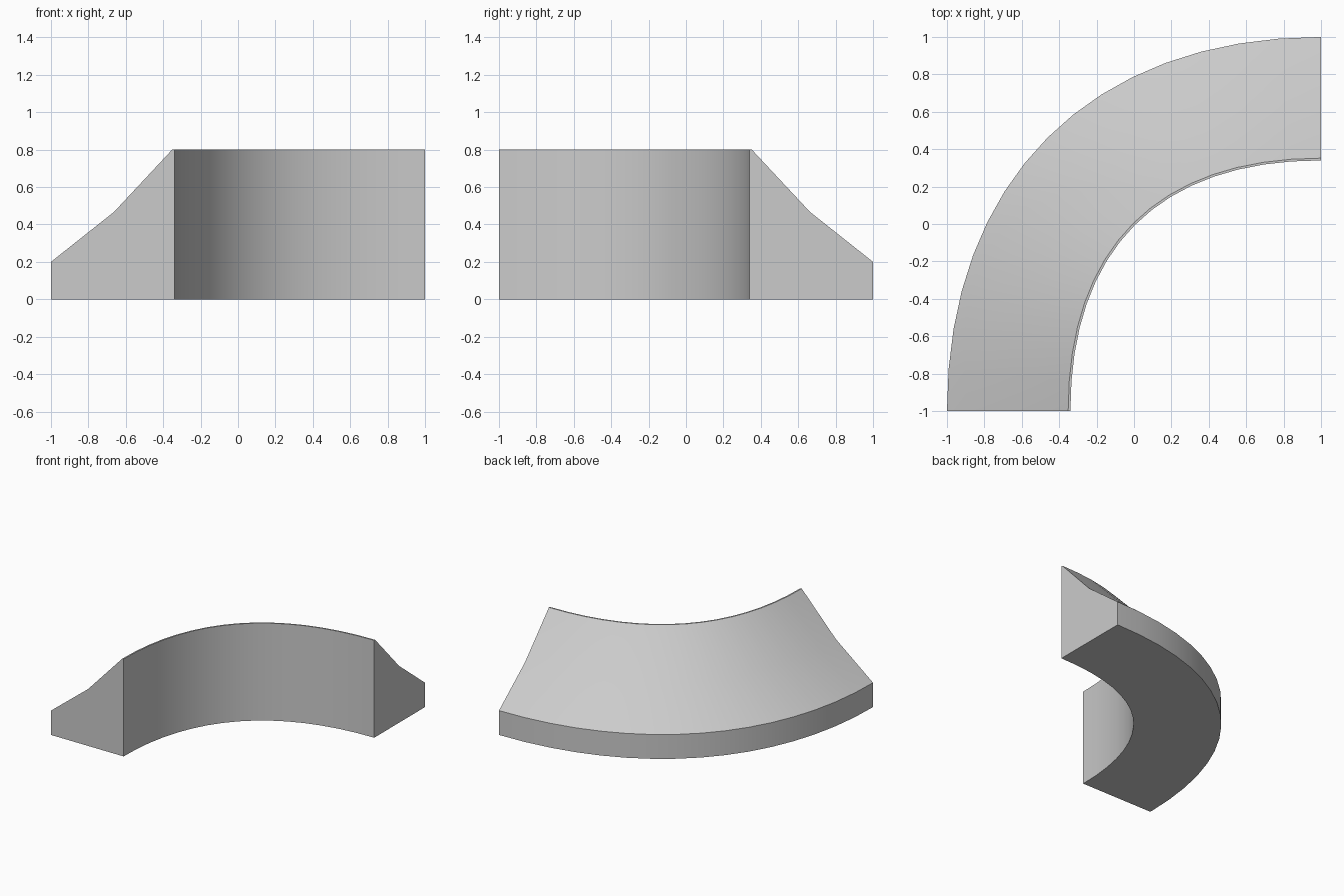
import bpy, bmesh

if "Cube" in bpy.data.objects:
    bpy.data.objects.remove(bpy.data.objects["Cube"])

SEGMENTS = 16
# Cross-section: (radius from the corner at x=1, y=-1; height)
SECTION = [(2.0, 0.0), (2.0, 0.2), (1.663, 0.467), (1.352, 0.8), (1.34, 0.8), (1.34, 0.0)]


def quarter_curve(radius, t):
    """Slightly squared quarter turn, from the front end to the right end."""
    h = 0.647 - 0.031 * (radius - 1.34) / 0.66
    b0, b1, b2, b3 = (1 - t) ** 3, 3 * t * (1 - t) ** 2, 3 * t * t * (1 - t), t ** 3
    x = 1 - radius * (b0 + b1 + b2 * h)
    y = -1 + radius * (b1 * h + b2 + b3)
    return x, y


# Curved kerb: the section swept round a quarter turn
bm = bmesh.new()
rings = []
for i in range(SEGMENTS + 1):
    rings.append([bm.verts.new((*quarter_curve(r, i / SEGMENTS), z)) for r, z in SECTION])
n = len(SECTION)
for a, b in zip(rings, rings[1:]):
    for j in range(n):
        k = (j + 1) % n
        bm.faces.new((a[j], a[k], b[k], b[j]))

# Flat end caps
bm.faces.new(rings[0])
bm.faces.new(rings[-1][::-1])
bmesh.ops.recalc_face_normals(bm, faces=bm.faces[:])

mesh = bpy.data.meshes.new("curved_ramp")
bm.to_mesh(mesh)
bm.free()
ramp = bpy.data.objects.new("curved_ramp", mesh)
bpy.context.collection.objects.link(ramp)

# Smooth along the curve, sharp at the section corners
bpy.context.view_layer.objects.active = ramp
ramp.select_set(True)
bpy.ops.object.shade_smooth_by_angle(angle=0.52)
